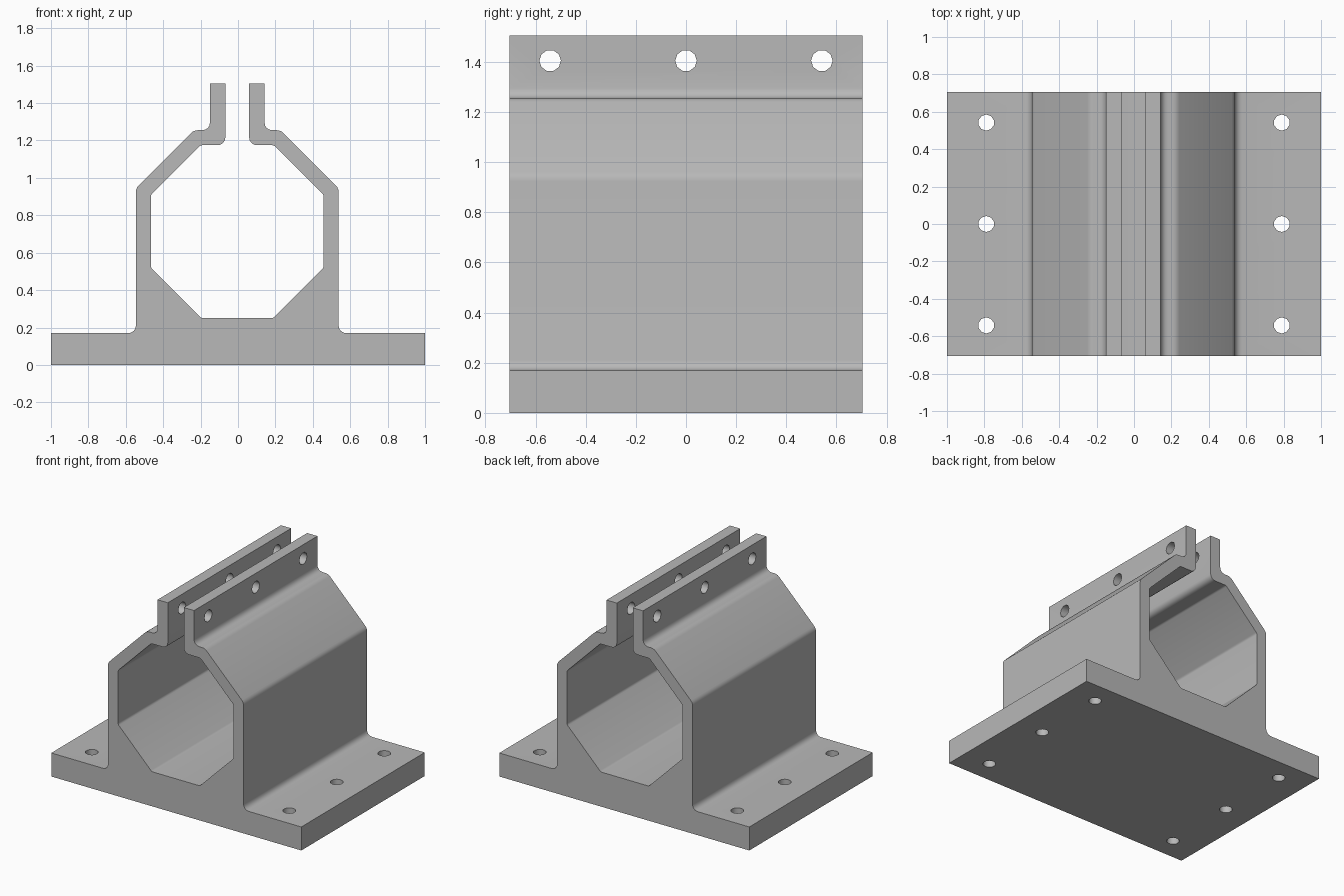
import bpy, bmesh, math
from mathutils import Vector, Matrix

cube = bpy.data.objects.get("Cube")
if cube:
    bpy.data.objects.remove(cube, do_unlink=True)

HALF_DEPTH = 0.705
BODY_SHIFT = -0.004     # clamp sits very slightly off the base centre

metal = bpy.data.materials.new("light grey metal")
metal.use_nodes = True
grey = (0.48, 0.48, 0.48, 1)
metal.diffuse_color = grey
metal.node_tree.nodes["Principled BSDF"].inputs["Base Color"].default_value = grey


def add_object(name, bm):
    bmesh.ops.recalc_face_normals(bm, faces=bm.faces)
    mesh = bpy.data.meshes.new(name)
    bm.to_mesh(mesh)
    bm.free()
    mesh.materials.append(metal)
    obj = bpy.data.objects.new(name, mesh)
    bpy.context.collection.objects.link(obj)
    return obj


def rounded(corners):
    """Replace each (x, z, radius) corner with a tangent arc."""
    out = []
    for i, (x, z, r) in enumerate(corners):
        p = Vector((x, z))
        if r == 0:
            out.append(p)
            continue
        a = (Vector(corners[i - 1][:2]) - p).normalized()
        b = (Vector(corners[(i + 1) % len(corners)][:2]) - p).normalized()
        half = a.angle(b) / 2
        center = p + (a + b).normalized() * r / math.sin(half)
        start = p + a * r / math.tan(half) - center
        end = p + b * r / math.tan(half) - center
        turn = math.atan2(start.x * end.y - start.y * end.x, start.dot(end))
        steps = 4 if abs(turn) > 1 else 3
        for k in range(steps + 1):
            out.append(center + Matrix.Rotation(turn * k / steps, 2) @ start)
    return out


# Half of the section: base, outer wall, lug, then inner octagon wall
half_section = [
    (1, 0, 0), (1, 0.17, 0), (0.542, 0.17, 0.04),
    (0.542, 0.945, 0.05), (0.232, 1.255, 0.05), (0.146, 1.255, 0.04),
    (0.146, 1.505, 0), (0.064, 1.505, 0), (0.064, 1.175, 0.04),
    (0.196, 1.175, 0.025), (0.462, 0.909, 0.025),
    (0.462, 0.52, 0.025), (0.192, 0.25, 0.025),
]
section = half_section + [(-x, z, r) for x, z, r in reversed(half_section)]

# Extruded split clamp and base
bm = bmesh.new()
verts = []
for p in rounded(section):
    x = p.x if abs(p.x) > 0.99 else p.x + BODY_SHIFT
    verts.append(bm.verts.new((x, -HALF_DEPTH, p.y)))
face = bm.faces.new(verts)
new = bmesh.ops.extrude_face_region(bm, geom=[face])["geom"]
bmesh.ops.translate(bm, vec=(0, 2 * HALF_DEPTH, 0),
                    verts=[v for v in new if isinstance(v, bmesh.types.BMVert)])
bracket = add_object("split_clamp_bracket", bm)

# Bolt holes: three per base flange, three across both lugs
bm = bmesh.new()


def hole(location, length, rotation=Matrix.Identity(4)):
    bmesh.ops.create_cone(bm, cap_ends=True, segments=10, radius1=0.043, radius2=0.043,
                          depth=length, matrix=Matrix.Translation(location) @ rotation)


for y in (-0.542, 0, 0.542):
    for x in (-0.79, 0.79):
        hole((x, y, 0.085), 0.4)
    hole((0, y, 1.405), 0.6, Matrix.Rotation(math.pi / 2, 4, 'Y'))
cutter = add_object("bolt_hole_cutter", bm)
cutter.hide_render = True

cut = bracket.modifiers.new("bolt holes", 'BOOLEAN')
cut.operation = 'DIFFERENCE'
cut.solver = 'EXACT'
cut.object = cutter
bpy.ops.object.select_all(action='DESELECT')
bracket.select_set(True)
bpy.context.view_layer.objects.active = bracket
bpy.ops.object.modifier_apply(modifier=cut.name)
bpy.data.objects.remove(cutter, do_unlink=True)
bpy.ops.object.shade_smooth_by_angle(angle=math.radians(40))
